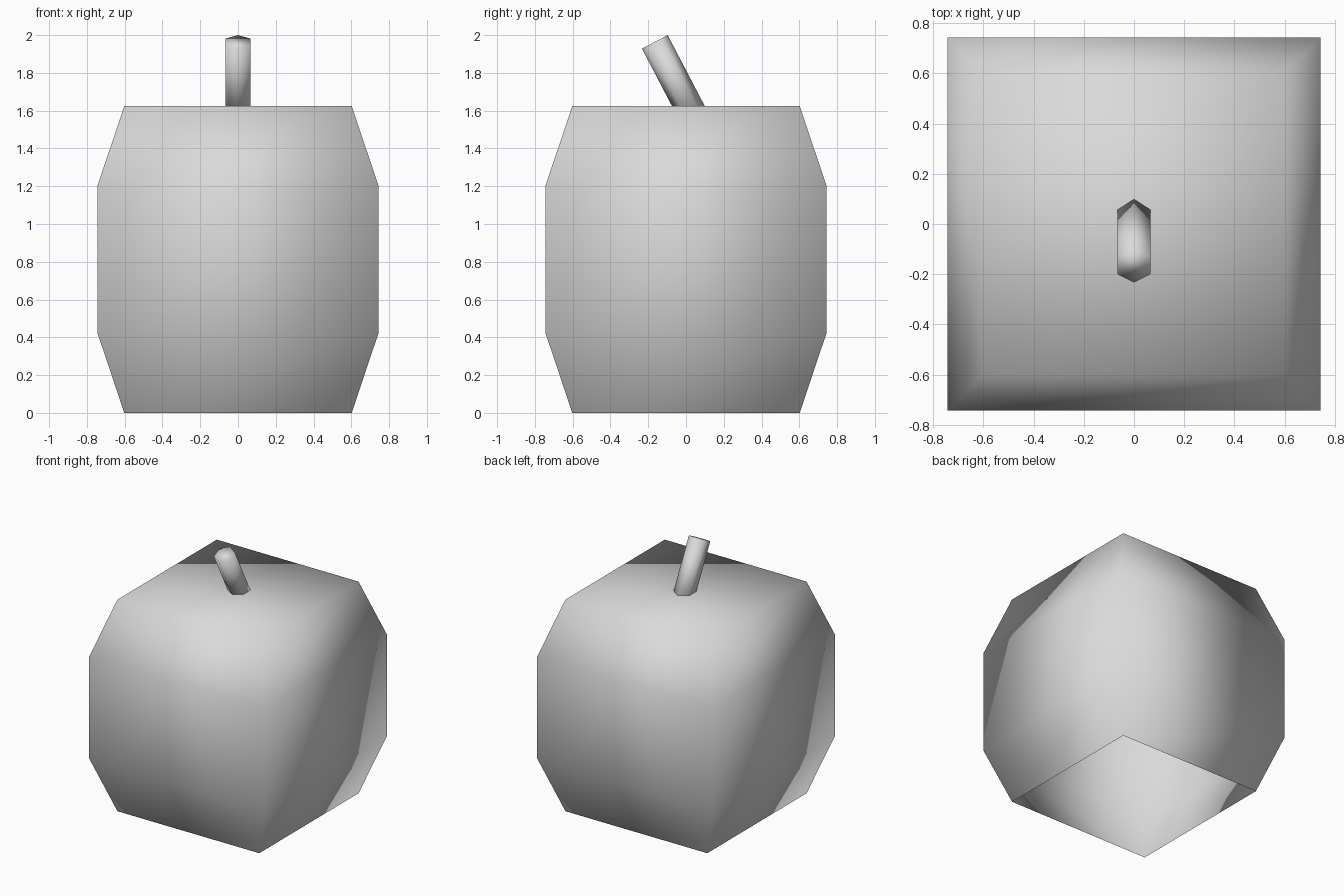
import bpy
import bmesh
from math import cos, sin, pi, sqrt, radians
from mathutils import Matrix

cube = bpy.data.objects.get("Cube")
if cube:
    bpy.data.objects.remove(cube, do_unlink=True)


def make_material(name, colour):
    mat = bpy.data.materials.new(name)
    mat.use_nodes = True
    mat.diffuse_color = colour
    mat.node_tree.nodes["Principled BSDF"].inputs["Base Color"].default_value = colour
    return mat


def loft(name, sides, start, profile, mat, close_bottom, transform=Matrix()):
    """Stack polygon rings of (radius, height), cap the top, shade smooth."""
    bm = bmesh.new()
    rings = []
    for radius, z in profile:
        angles = [start + 2 * pi * i / sides for i in range(sides)]
        rings.append([bm.verts.new((radius * cos(a), radius * sin(a), z)) for a in angles])
    for low, high in zip(rings, rings[1:]):
        for i in range(sides):
            j = (i + 1) % sides
            bm.faces.new((low[i], low[j], high[j], high[i]))
    bm.faces.new(rings[-1])
    if close_bottom:
        bm.faces.new(rings[0][::-1])
    bm.transform(transform)
    for face in bm.faces:
        face.smooth = True
    mesh = bpy.data.meshes.new(name)
    bm.to_mesh(mesh)
    bm.free()
    mesh.materials.append(mat)
    obj = bpy.data.objects.new(name, mesh)
    bpy.context.collection.objects.link(obj)
    return obj


grey = make_material("light grey", (0.7, 0.7, 0.7, 1))

# Square body with tapered ends, open underneath
body_profile = [(half * sqrt(2), z) for half, z in
                ((0.602, 0), (0.743, 0.42), (0.743, 1.205), (0.602, 1.625))]
loft("body", 4, pi / 4, body_profile, grey, False)

# Six-sided stem leaning to the front, sunk a little into the top
lean = Matrix.Translation((0, -0.165, 1.964)) @ Matrix.Rotation(radians(27.6), 4, 'X')
loft("stem", 6, pi / 2, [(0.077, -0.46), (0.077, 0)], grey, True, lean)
